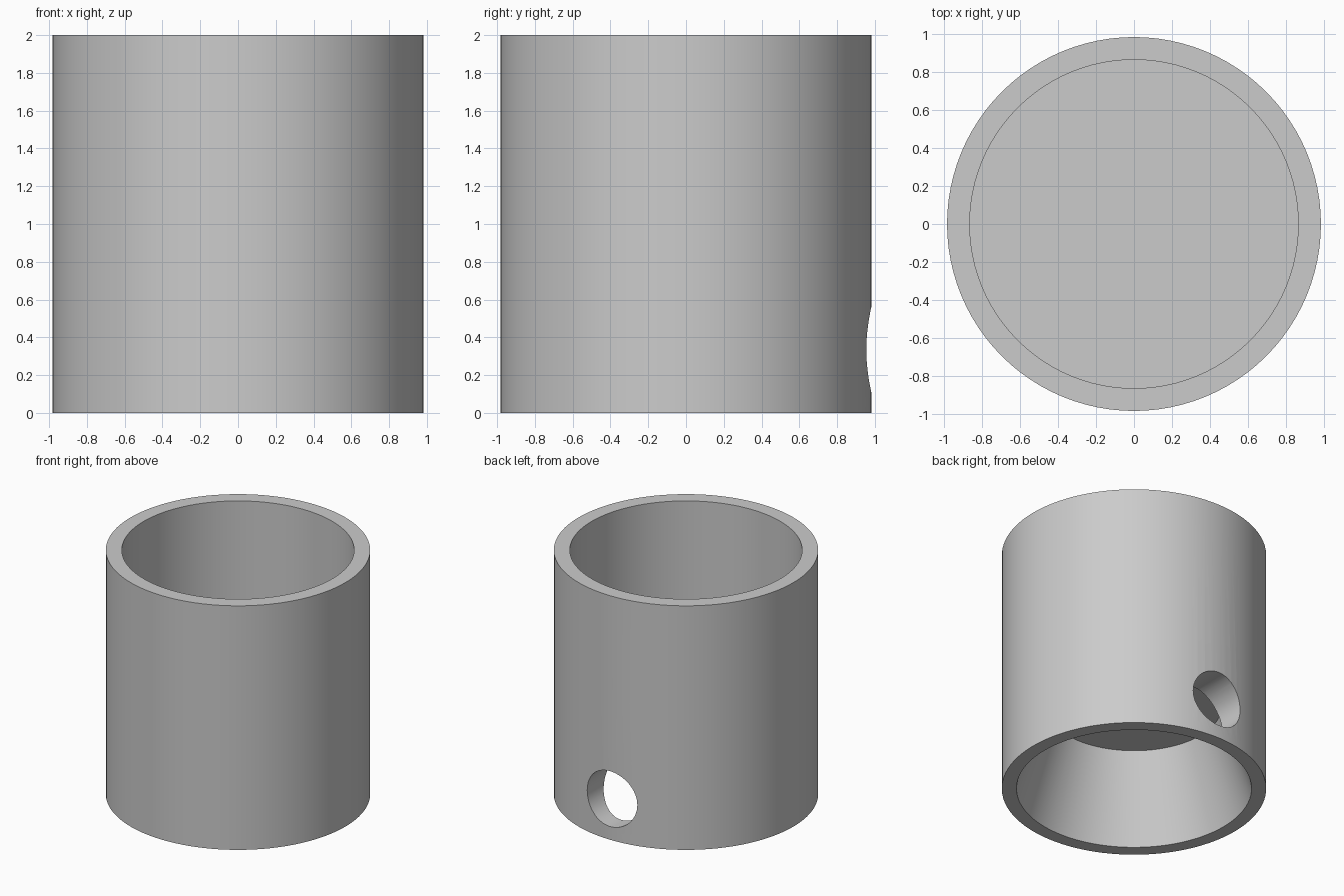
import bpy
import math

if "Cube" in bpy.data.objects:
    bpy.data.objects.remove(bpy.data.objects["Cube"], do_unlink=True)

HEIGHT, FLOOR_TOP = 2.0, 0.98
OUTER, TOP_BORE = 0.982, 0.863
# Tapered recess under the floor
RECESS_MOUTH, RECESS_END, RECESS_DEPTH = 0.873, 0.65, 0.70


def frustum(name, low_radius, high_radius, depth, location, rotation=(0, 0, 0), sides=96):
    bpy.ops.mesh.primitive_cone_add(vertices=sides, radius1=low_radius, radius2=high_radius,
                                    depth=depth, location=location, rotation=rotation)
    obj = bpy.context.object
    obj.name = name
    return obj


def upright(name, low_radius, high_radius, low, high):
    return frustum(name, low_radius, high_radius, high - low, (0, 0, (low + high) / 2))


# Outer body
sleeve = upright("sleeve", OUTER, OUTER, 0, HEIGHT)

# Upper bore, tapered lower recess and the round hole in the back wall
overshoot = 0.1
flare = overshoot * (RECESS_MOUTH - RECESS_END) / RECESS_DEPTH
cutters = [
    upright("upper_bore_cutter", TOP_BORE, TOP_BORE, FLOOR_TOP, HEIGHT + overshoot),
    upright("lower_recess_cutter", RECESS_MOUTH + flare, RECESS_END, -overshoot, RECESS_DEPTH),
    frustum("back_hole_cutter", 0.227, 0.227, 0.8, (0, 0.8, 0.335), (math.pi / 2, 0, 0), 64),
]
for cutter in cutters:
    cutter.hide_render = True
    cut = sleeve.modifiers.new(cutter.name, "BOOLEAN")
    cut.operation = "DIFFERENCE"
    cut.solver = "EXACT"
    cut.object = cutter

# Make the cuts permanent
bpy.ops.object.select_all(action="DESELECT")
sleeve.select_set(True)
bpy.context.view_layer.objects.active = sleeve
for cutter in cutters:
    bpy.ops.object.modifier_apply(modifier=cutter.name)
for cutter in cutters:
    bpy.data.objects.remove(cutter, do_unlink=True)

# Plain grey finish
grey = bpy.data.materials.new("plain_grey")
grey.use_nodes = True
colour = (0.6, 0.6, 0.6, 1)
grey.diffuse_color = colour
grey.node_tree.nodes["Principled BSDF"].inputs["Base Color"].default_value = colour
sleeve.data.materials.clear()
sleeve.data.materials.append(grey)
bpy.ops.object.shade_smooth_by_angle(angle=math.radians(30))
